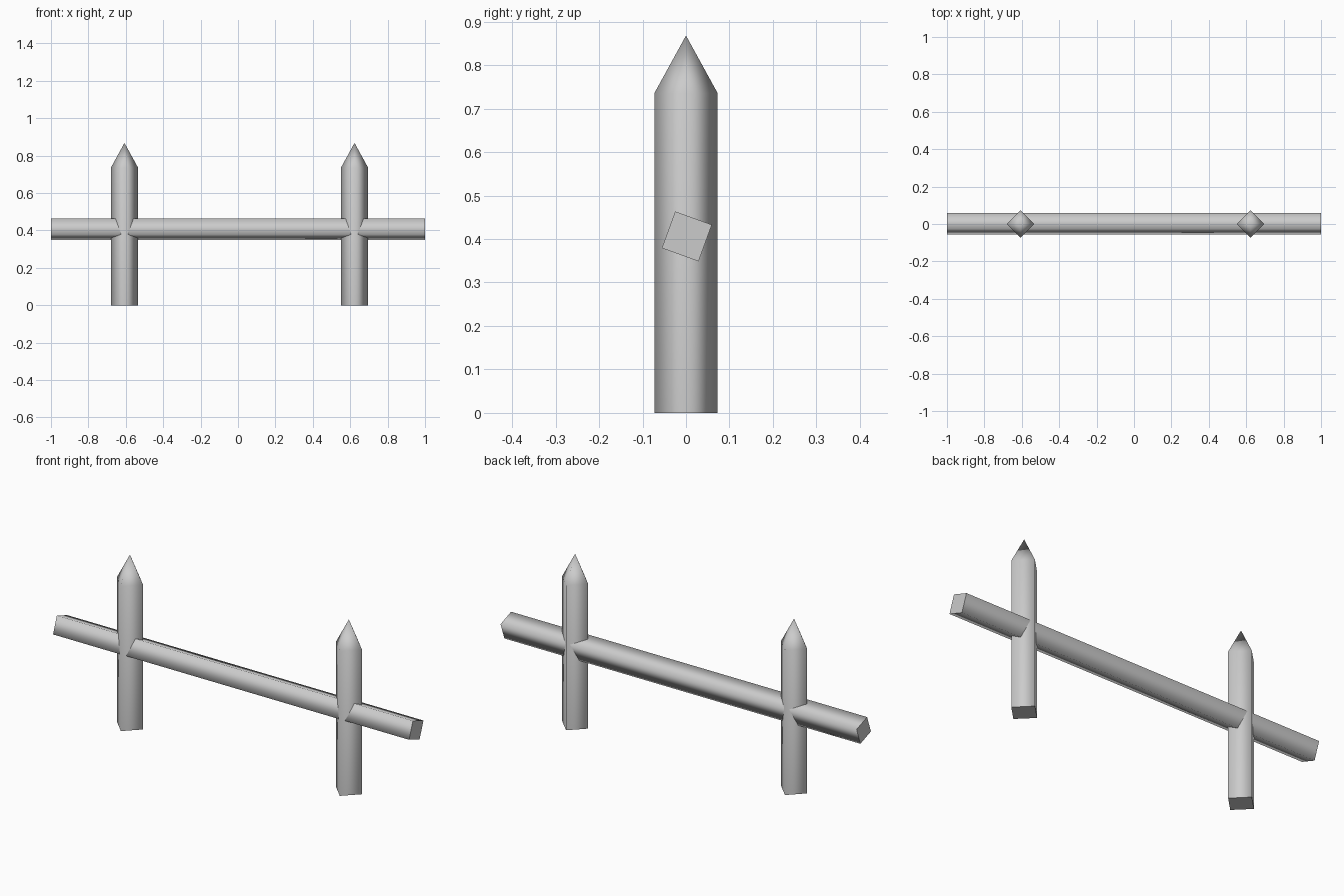
import bpy
import bmesh
from math import cos, sin, radians, pi
from mathutils import Vector

default = bpy.data.objects.get("Cube")
if default:
    bpy.data.objects.remove(default, do_unlink=True)

# Weathered grey wood
wood = bpy.data.materials.new("grey_wood")
wood.use_nodes = True
wood.diffuse_color = (0.6, 0.6, 0.6, 1)
wood.node_tree.nodes["Principled BSDF"].inputs["Base Color"].default_value = (0.6, 0.6, 0.6, 1)


def square_bar(name, centre, radius, turn, start, end, along, tip=None):
    """Four-sided smooth bar with flat ends, or a point at the far end."""
    bm = bmesh.new()

    def place(u, v, w):
        local = (u, v, w) if along == "z" else (w, u, v)
        return bm.verts.new(Vector(centre) + Vector(local))

    def ring(w):
        angles = [turn + i * pi / 2 for i in range(4)]
        return [place(radius * cos(a), radius * sin(a), w) for a in angles]

    low, high = ring(start), ring(end)
    bm.faces.new(low[::-1])
    apex = place(0, 0, tip) if tip else None
    if not apex:
        bm.faces.new(high)
    for i in range(4):
        j = (i + 1) % 4
        bm.faces.new((low[i], low[j], high[j], high[i])).smooth = True
        if apex:
            bm.faces.new((high[i], high[j], apex)).smooth = True
    bmesh.ops.recalc_face_normals(bm, faces=bm.faces)

    # Crisp rims around the flat ends
    for edge in bm.edges:
        edge.smooth = all(f.smooth for f in edge.link_faces)
    mesh = bpy.data.meshes.new(name)
    bm.to_mesh(mesh)
    bm.free()
    mesh.materials.append(wood)
    obj = bpy.data.objects.new(name, mesh)
    bpy.context.collection.objects.link(obj)
    return obj


# Pointed posts
for name, x in (("right_post", -0.607), ("left_post", 0.623)):
    square_bar(name, (x, 0, 0), 0.073, 0, 0, 0.735, "z", tip=0.868)

# Horizontal rail, rolled about its length
square_bar("rail", (0, 0.002, 0.406), 0.0635, radians(25), -1, 1, "x")
